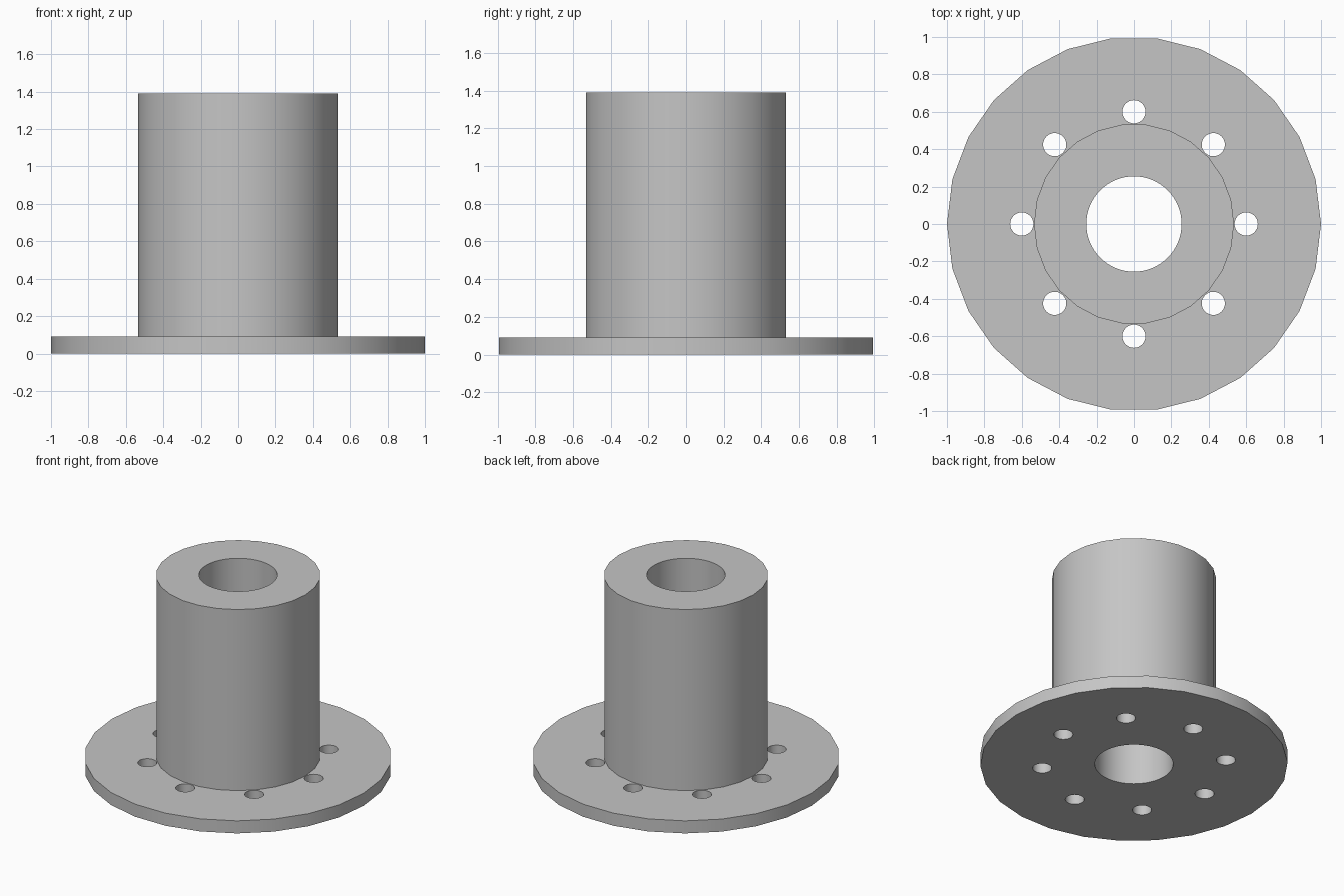
import bpy, bmesh
from math import cos, sin, pi

default = bpy.data.objects.get("Cube")
if default:
    bpy.data.objects.remove(default, do_unlink=True)

SIDES = 26
FLANGE_R, FLANGE_H = 1.0, 0.09
BARREL_R, TOTAL_H = 0.535, 1.39
BORE_R = 0.255
BOLT_R, BOLT_CIRCLE, BOLTS = 0.062, 0.6, 8

grey = bpy.data.materials.new("plain grey")
grey.use_nodes = True
colour = (0.56, 0.56, 0.56, 1)
grey.diffuse_color = colour
grey.node_tree.nodes["Principled BSDF"].inputs["Base Color"].default_value = colour


def stacked_solid(name, profile, sides, x=0, y=0):
    """Closed solid of stacked rings, from a list of (radius, height)."""
    bm = bmesh.new()
    angles = [2 * pi * i / sides for i in range(sides)]
    rings = [[bm.verts.new((x + r * cos(a), y + r * sin(a), z)) for a in angles]
             for r, z in profile]
    for low, high in zip(rings, rings[1:]):
        for i in range(sides):
            j = (i + 1) % sides
            bm.faces.new((low[i], low[j], high[j], high[i]))
    bm.faces.new(rings[0][::-1])
    bm.faces.new(rings[-1])
    mesh = bpy.data.meshes.new(name)
    bm.to_mesh(mesh)
    bm.free()
    mesh.materials.append(grey)
    obj = bpy.data.objects.new(name, mesh)
    bpy.context.collection.objects.link(obj)
    return obj


# Flange and barrel as one stepped body
body = stacked_solid("flanged_sleeve", [(FLANGE_R, 0), (FLANGE_R, FLANGE_H),
                                        (BARREL_R, FLANGE_H), (BARREL_R, TOTAL_H)], SIDES)

# Cutters for the central bore and the ring of bolt holes
cutters = [stacked_solid("bore_cutter", [(BORE_R, -0.1), (BORE_R, TOTAL_H + 0.1)], 64)]
for i in range(BOLTS):
    a = 2 * pi * i / BOLTS
    cutters.append(stacked_solid("bolt_hole_cutter", [(BOLT_R, -0.1), (BOLT_R, FLANGE_H + 0.1)],
                                 32, BOLT_CIRCLE * cos(a), BOLT_CIRCLE * sin(a)))

bpy.ops.object.select_all(action='DESELECT')
body.select_set(True)
bpy.context.view_layer.objects.active = body
for cutter in cutters:
    cutter.hide_render = True
    cut = body.modifiers.new("cut", 'BOOLEAN')
    cut.operation = 'DIFFERENCE'
    cut.solver = 'EXACT'
    cut.object = cutter
    bpy.ops.object.modifier_apply(modifier=cut.name)
    bpy.data.objects.remove(cutter, do_unlink=True)

# Smooth walls with crisp rims
bpy.ops.object.shade_smooth_by_angle(angle=pi / 6)
